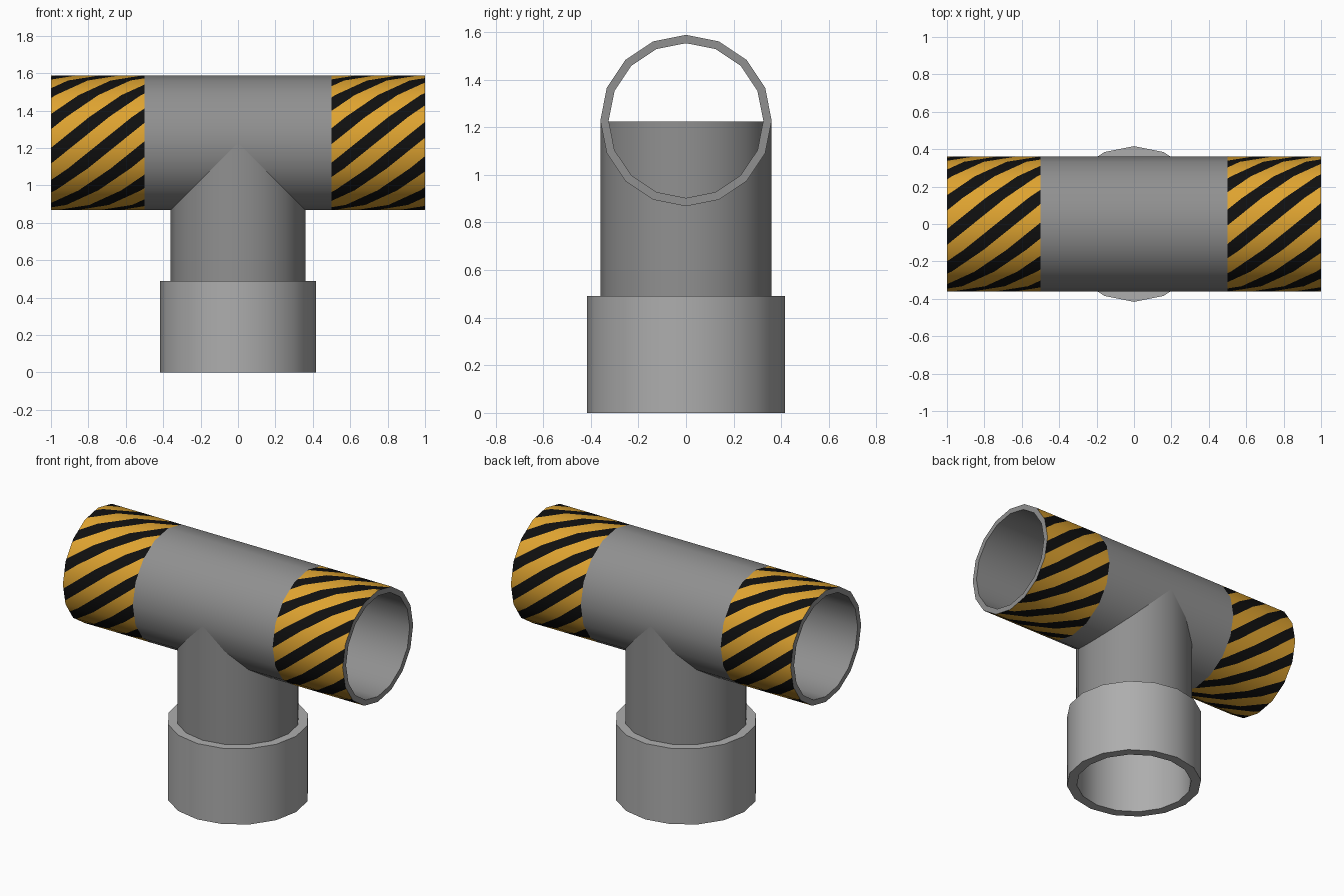
import bpy, bmesh, math
from mathutils import Vector

if "Cube" in bpy.data.objects:
    bpy.data.objects.remove(bpy.data.objects["Cube"])

SIDES = 16
R, R_IN, AXIS_Z = 0.36, 0.325, 1.228


def material(name, rgb):
    m = bpy.data.materials.new(name)
    m.diffuse_color = (*rgb, 1)
    m.use_nodes = True
    m.node_tree.nodes["Principled BSDF"].inputs["Base Color"].default_value = m.diffuse_color
    return m


pipe_grey = material("pipe_grey", (0.28, 0.28, 0.28))
socket_grey = material("socket_grey", (0.42, 0.42, 0.42))
yellow = material("warning_yellow", (0.74, 0.37, 0.03))
black = material("warning_black", (0.005, 0.005, 0.005))


def ring_point(axis, along, r, k):
    a = 2 * math.pi * k / SIDES
    if axis == 'X':      # angle runs from the front up over the top
        return Vector((along, -r * math.cos(a), r * math.sin(a)))
    return Vector((r * math.cos(a), r * math.sin(a), along))


def revolve(axis, profile):
    """Closed (along, radius) profile swept round the axis."""
    bm = bmesh.new()
    rings = [[bm.verts.new(ring_point(axis, h, r, k)) for h, r in profile]
             for k in range(SIDES)]
    n = len(profile)
    for k in range(SIDES):
        a, b = rings[k], rings[(k + 1) % SIDES]
        for i in range(n):
            j = (i + 1) % n
            bm.faces.new((a[i], a[j], b[j], b[i]))
    bmesh.ops.recalc_face_normals(bm, faces=bm.faces)
    return bm


def finish(name, bm, axis, mats, z=0.0):
    """Make the object, with round normals on walls and flat end rings."""
    me = bpy.data.meshes.new(name)
    bm.to_mesh(me)
    bm.free()
    for m in mats:
        me.materials.append(m)
    ai = 0 if axis == 'X' else 2
    normals = [None] * len(me.loops)
    for p in me.polygons:
        p.use_smooth = True
        for li in p.loop_indices:
            nrm = p.normal.copy()
            if abs(nrm[ai]) < 0.5:
                radial = me.vertices[me.loops[li].vertex_index].co.copy()
                radial[ai] = 0
                radial.normalize()
                nrm = radial if radial.dot(nrm) > 0 else -radial
            normals[li] = nrm
    me.normals_split_custom_set([tuple(v) for v in normals])
    ob = bpy.data.objects.new(name, me)
    ob.location.z = z
    bpy.context.collection.objects.link(ob)
    return ob


# Cross pipe with diagonal warning stripes at both ends
bm = revolve('X', [(-1, R), (-0.5, R), (0.5, R), (1, R), (1, R_IN), (-1, R_IN)])
side = 2 * R * math.sin(math.pi / SIDES)
period = SIDES * side / 12
slope, duty = 0.82, 0.46

for f in bm.faces:                       # tag striped facets by number
    c = f.calc_center_median()
    radial = Vector((0, c.y, c.z))
    if abs(c.x) > 0.5 and abs(f.normal.x) < 0.5 and f.normal.dot(radial) > 0:
        k = int((math.atan2(c.z, -c.y) % (2 * math.pi)) / (2 * math.pi / SIDES))
        f.material_index = 10 + k

for k in range(SIDES):
    p0, p1 = ring_point('X', 0, R, k), ring_point('X', 0, R, k + 1)
    t = (p1 - p0).normalized()
    first = math.floor((k * side - slope) / period) - 1
    last = math.ceil(((k + 1) * side + slope) / period) + 1
    for n in range(first, last + 1):
        for edge in (-duty / 2, duty / 2):
            s = (n + edge) * period
            faces = [f for f in bm.faces if f.material_index == 10 + k]
            geom = set(faces)
            for f in faces:
                geom.update(f.edges)
                geom.update(f.verts)
            bmesh.ops.bisect_plane(bm, geom=list(geom), dist=1e-6,
                                   plane_co=p0 + t * (s - k * side),
                                   plane_no=(t - Vector((slope, 0, 0))).normalized())
    for f in bm.faces:
        if f.material_index == 10 + k:
            c = f.calc_center_median()
            u = (k * side + t.dot(c - p0) - slope * c.x) / period
            f.material_index = 2 if abs(u - round(u)) < duty / 2 else 1
finish("cross_pipe", bm, 'X', [pipe_grey, yellow, black], AXIS_Z)

# Upright branch pipe, its top standing inside the cross pipe
finish("branch_pipe",
       revolve('Z', [(0.45, R), (1.225, R), (1.225, R_IN), (0.45, R_IN)]),
       'Z', [pipe_grey])

# Wider socket at the foot
finish("foot_socket",
       revolve('Z', [(0, 0.416), (0.49, 0.416), (0.49, 0.355), (0, 0.355)]),
       'Z', [socket_grey])
